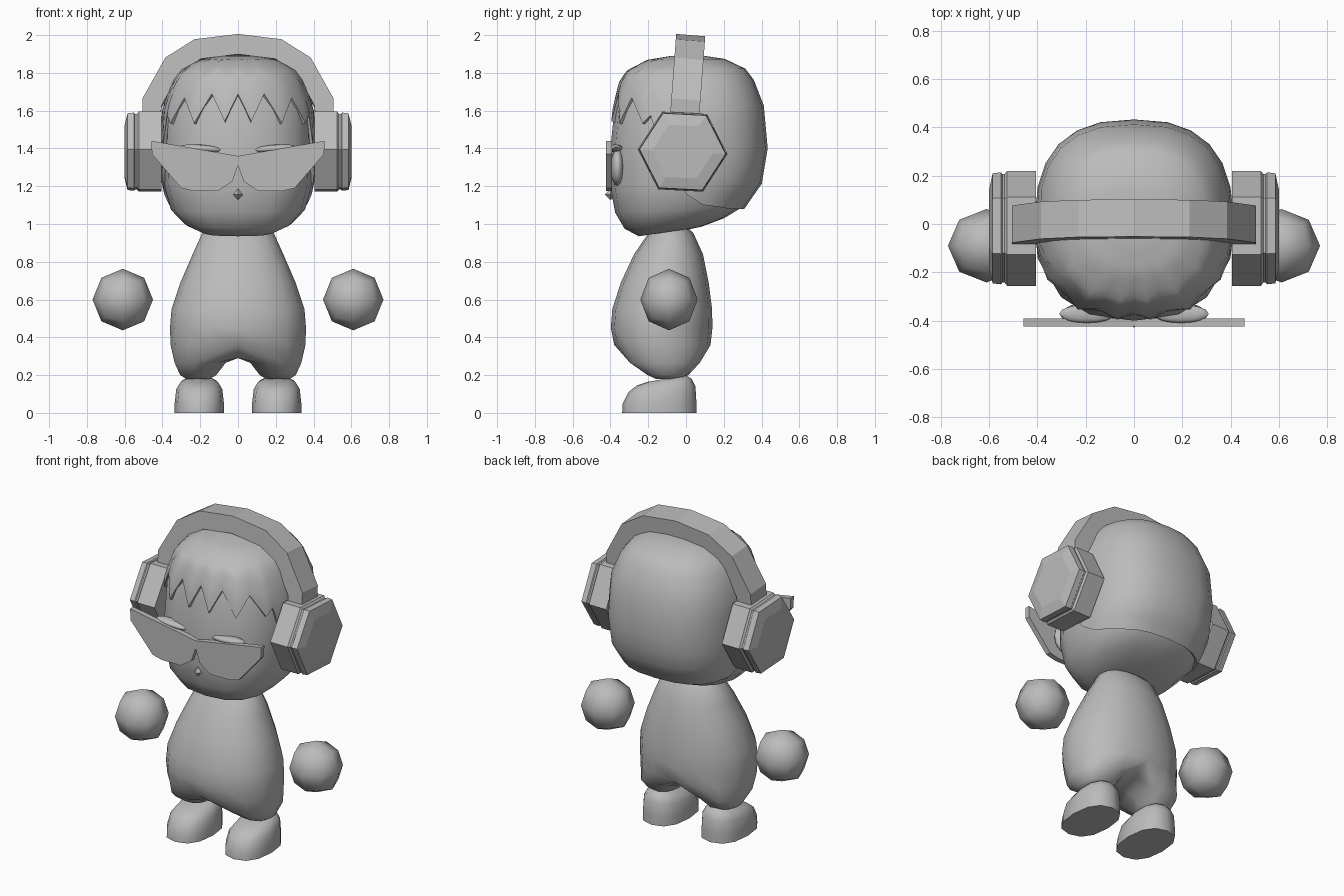
import bpy, bmesh, math
from mathutils import Vector, Matrix

if "Cube" in bpy.data.objects:
    bpy.data.objects.remove(bpy.data.objects["Cube"])

grey = bpy.data.materials.new("plain_grey")
grey.diffuse_color = (0.5, 0.5, 0.5, 1)
grey.use_nodes = True
grey.node_tree.nodes["Principled BSDF"].inputs["Base Color"].default_value = grey.diffuse_color


def finish(name, bm, smooth=None):
    """Turn a bmesh into an object; smooth is the angle kept sharp, None is flat."""
    bmesh.ops.recalc_face_normals(bm, faces=bm.faces)
    me = bpy.data.meshes.new(name)
    bm.to_mesh(me)
    bm.free()
    me.materials.append(grey)
    if smooth:
        me.shade_smooth()
        me.set_sharp_from_angle(angle=math.radians(smooth))
    ob = bpy.data.objects.new(name, me)
    bpy.context.collection.objects.link(ob)
    return ob


def bridge(bm, a, b):
    n = len(a)
    for i in range(n):
        j = (i + 1) % n
        bm.faces.new((a[i], a[j], b[j], b[i]))


def loft(name, rings, smooth=None, caps=(True, True)):
    bm = bmesh.new()
    loops = [[bm.verts.new(p) for p in r] for r in rings]
    for a, b in zip(loops, loops[1:]):
        bridge(bm, a, b)
    for use, loop in zip(caps, (loops[0], loops[-1])):
        if use:
            bm.faces.new(loop)
    return finish(name, bm, smooth)


def oval_point(a, prof, p):
    """Point on a squarish oval; a = 0 faces front, prof = front z,y, back z,y, half width."""
    zf, yf, zb, yb, w = prof
    s, c = math.sin(a), math.cos(a)
    x = w * math.copysign(abs(s) ** (2 / p), s)
    t = (1 - math.copysign(abs(c) ** (2 / p), c)) / 2
    return Vector((x, yf + (yb - yf) * t, zf + (zb - zf) * t))


def oval(prof, p=2.2, n=16, cx=0):
    return [oval_point(2 * math.pi * i / n, prof, p) + Vector((cx, 0, 0)) for i in range(n)]


def blob(name, centre, radii, cuts=1, tilt=0):
    """Rounded cube stretched to an ellipsoid."""
    bm = bmesh.new()
    bmesh.ops.create_cube(bm, size=2)
    bmesh.ops.subdivide_edges(bm, edges=bm.edges[:], cuts=cuts, use_grid_fill=True)
    m = Matrix.Translation(centre) @ Matrix.Rotation(tilt, 4, 'Y') @ Matrix.Diagonal((*radii, 1))
    for v in bm.verts:
        v.co = m @ v.co.normalized()
    return finish(name, bm, 80)


# Head
HEAD = [(.945, -.20, .965, -.02, .08), (.935, -.25, .985, .08, .19),
        (.975, -.325, 1.03, .20, .285), (1.06, -.375, 1.09, .30, .355),
        (1.2, -.402, 1.22, .39, .392), (1.4, -.40, 1.4, .42, .40),
        (1.6, -.38, 1.62, .40, .39), (1.74, -.345, 1.75, .35, .34),
        (1.8, -.305, 1.81, .305, .295), (1.855, -.2, 1.86, .2, .2),
        (1.875, -.08, 1.875, .1, .09)]
loft("head", [oval(h, 2.5) for h in HEAD], 80)


def head_surface(a, s):
    i = min(int(s), len(HEAD) - 2)
    f = s - i
    return oval_point(a, [u + (v - u) * f for u, v in zip(HEAD[i], HEAD[i + 1])], 2.5)


# Hair shell with a zigzag fringe: hairline as (angle from front, height)
LINE = [(0, 1.68), (6.5, 1.54), (17, 1.68), (30, 1.53), (44, 1.66), (59, 1.53),
        (66, 1.57), (74, 1.4), (83, 1.27), (92, 1.16), (105, 1.11), (120, 1.1),
        (135, 1.09), (150, 1.09), (165, 1.09), (180, 1.09)]
LINE += [(360 - a, z) for a, z in LINE[-2:0:-1]]
ROWS = 14
mid = Vector((0, 0, 1.4))
columns = []
for deg, z in LINE:
    a = math.radians(deg)
    lo, hi = 2.0, len(HEAD) - 1.0
    for _ in range(30):
        s = (lo + hi) / 2
        lo, hi = (s, hi) if head_surface(a, s).z < z else (lo, s)
    top = len(HEAD) - 1
    pts = [head_surface(a, lo + (top - lo) * k / ROWS) for k in range(ROWS + 1)]
    col = [mid + (pts[0] - mid) * .97]
    columns.append(col + [mid + (p - mid) * 1.03 for p in pts])
loft("hair", [list(r) for r in zip(*columns)], 60, (False, True))

# Body: torso rings, then two short legs sharing a crotch line
TORSO = [(.98, -.17, .98, .01, .16), (.95, -.20, .95, .04, .19), (.84, -.275, .84, .09, .24),
         (.69, -.345, .69, .12, .305), (.55, -.39, .55, .138, .352),
         (.45, -.398, .45, .14, .36), (.36, -.38, .36, .13, .357)]
bm = bmesh.new()
loops = [[bm.verts.new(p) for p in oval(t)] for t in TORSO]
for a, b in zip(loops, loops[1:]):
    bridge(bm, a, b)
bm.faces.new(loops[0])
crotch = [bm.verts.new((0, y, .29)) for y in (.03, -.12, -.28)]
last = loops[-1]
for side in (1, -1):
    hip = [last[(side * i) % 16] for i in range(9)] + crotch
    n = len(hip)
    prev = hip
    for z, x0, x1, y0, y1 in ((.265, .065, .338, -.30, .085), (.2, .115, .308, -.205, .02),
                              (.18, .15, .275, -.16, -.03)):
        ring = []
        for i in range(n):
            # outer half follows the hip, inner half follows the crotch
            g = math.pi * (i - .5) / 8 if i < 9 else math.pi * (1 + (i - 8) / 4)
            if i in (0, 8):
                g = math.radians(-20 if i == 0 else 200)
            ring.append(bm.verts.new((side * ((x0 + x1) / 2 + (x1 - x0) / 2 * math.sin(g)),
                                      (y0 + y1) / 2 - (y1 - y0) / 2 * math.cos(g), z)))
        bridge(bm, prev, ring)
        prev = ring
    bm.faces.new(prev)
finish("body", bm, 80)

FOOT = [(0, -.338, 0, .055, .13), (.05, -.335, .06, .055, .13), (.11, -.305, .14, .05, .122),
        (.145, -.26, .18, .03, .10), (.165, -.2, .2, 0, .06)]
# Headset cup profile: distance out, radius
CUP = [(.405, .238), (.525, .238), (.535, .225), (.545, .225), (.55, .232), (.585, .228), (.60, .16)]
for side, tag in ((1, "left"), (-1, "right")):
    loft(tag + "_foot", [oval(f, 2.4, 12, side * .205) for f in FOOT], 60)
    blob(tag + "_hand", (side * .61, -.09, .6), (.16, .152, .163))
    blob(tag + "_eye", (side * .19, -.362, 1.3), (.1, .036, .1), 3)
    blob(tag + "_eyelid", (side * .195, -.372, 1.4), (.115, .038, .02), 3, -side * .07)
    loft(tag + "_ear_cup", [[(side * x, -.018 + r * math.cos(math.radians(60 * k - 3)),
                              1.383 + r * math.sin(math.radians(60 * k - 3)))
                             for k in range(6)] for x, r in CUP])

# Headband: flat arch leaning slightly back
OUT = [(.505, 1.54), (.505, 1.66), (.385, 1.875), (.23, 1.972)]
INN = [(.41, 1.54), (.405, 1.62), (.325, 1.77), (.2, 1.868)]
outer = OUT + [(0, 2.0)] + [(-x, z) for x, z in OUT[::-1]]
inner = INN + [(0, 1.893)] + [(-x, z) for x, z in INN[::-1]]


def lean(x, z, d):
    return (x, -.005 + (z - 1.6) * .075 + d, z - d * .08)


loft("headband", [[lean(*o, -.077), lean(*o, .077), lean(*i, .077), lean(*i, -.077)]
                  for o, i in zip(outer, inner)])

# Glasses: one flat plate with a nose notch
HALF = [(.458, 1.44), (.456, 1.37), (.30, 1.19), (.235, 1.175), (.105, 1.175), (.03, 1.225)]
shape = [(0, 1.36)] + HALF + [(0, 1.31)] + [(-x, z) for x, z in HALF[::-1]]
loft("glasses", [[(x, y, z) for x, z in shape] for y in (-.424, -.391)])

# Nose: small diamond
bm = bmesh.new()
tips = [bm.verts.new(p) for p in ((.025, -.40, 1.155), (0, -.40, 1.187), (-.025, -.40, 1.155), (0, -.40, 1.127))]
for apex in ((0, -.43, 1.155), (0, -.37, 1.155)):
    v = bm.verts.new(apex)
    for i in range(4):
        bm.faces.new((tips[i], tips[(i + 1) % 4], v))
finish("nose", bm)
